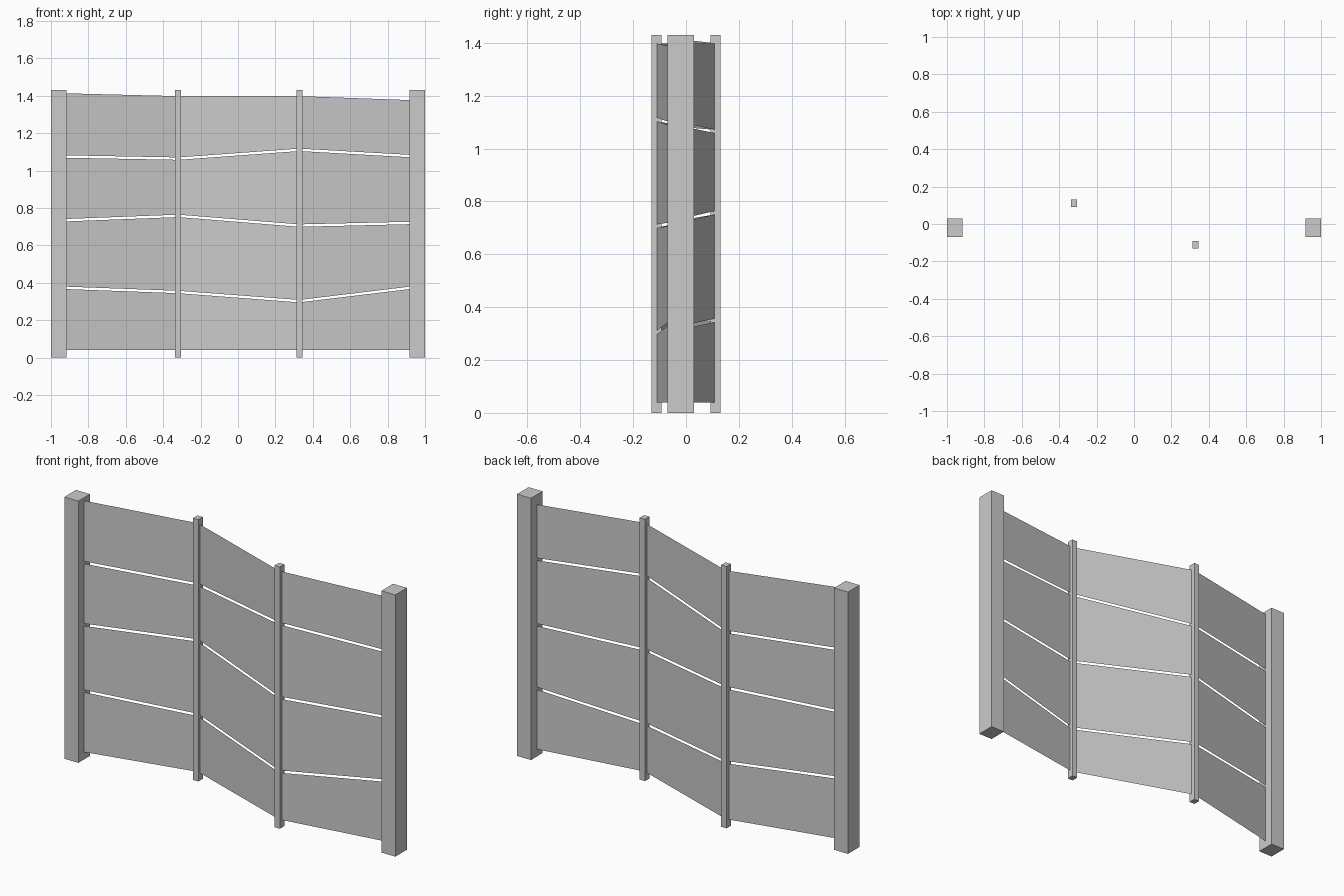
import bpy
import bmesh

cube = bpy.data.objects.get("Cube")
if cube:
    bpy.data.objects.remove(cube, do_unlink=True)

grey = bpy.data.materials.new("plain grey")
grey.use_nodes = True
colour = (0.6, 0.6, 0.6, 1)
grey.diffuse_color = colour
grey.node_tree.nodes["Principled BSDF"].inputs["Base Color"].default_value = colour


def finish(name, bm):
    mesh = bpy.data.meshes.new(name)
    bm.to_mesh(mesh)
    bm.free()
    mesh.materials.append(grey)
    obj = bpy.data.objects.new(name, mesh)
    bpy.context.collection.objects.link(obj)


def post(name, x, y, width, depth, height=1.43):
    bm = bmesh.new()
    bmesh.ops.create_cube(bm, size=1)
    bmesh.ops.scale(bm, vec=(width, depth, height), verts=bm.verts)
    bmesh.ops.translate(bm, vec=(x, y, height / 2), verts=bm.verts)
    finish(name, bm)


# Thick end posts and slim posts at the folds
post("right_end_post", -0.958, -0.02, 0.084, 0.1)
post("left_end_post", 0.958, -0.02, 0.084, 0.1)
post("right_fold_post", -0.32, 0.111, 0.032, 0.038)
post("left_fold_post", 0.328, -0.111, 0.032, 0.038)

# Plan position of each panel joint, and the centre heights of the gaps there
joints = [(-0.917, -0.02), (-0.32, 0.113), (0.328, -0.113), (0.917, -0.02)]
gaps = [
    (0.373, 0.735, 1.075),
    (0.351, 0.758, 1.064),
    (0.302, 0.706, 1.111),
    (0.373, 0.720, 1.078),
]
tops = (1.413, 1.398, 1.398, 1.377)
bottom = 0.04
half_gap = 0.0065


def board_edges(i):
    """Lower and upper height of every board at one joint."""
    lows = [bottom] + [g + half_gap for g in gaps[i]]
    highs = [g - half_gap for g in gaps[i]] + [tops[i]]
    return list(zip(lows, highs))


# Thin sheet boards, four to each panel
for i, panel in enumerate(("right", "middle", "left")):
    bm = bmesh.new()
    for start, end in zip(board_edges(i), board_edges(i + 1)):
        corners = [(*joints[i], start[0]), (*joints[i + 1], end[0]),
                   (*joints[i + 1], end[1]), (*joints[i], start[1])]
        bm.faces.new([bm.verts.new(c) for c in corners])
    finish(panel + "_panel_boards", bm)
